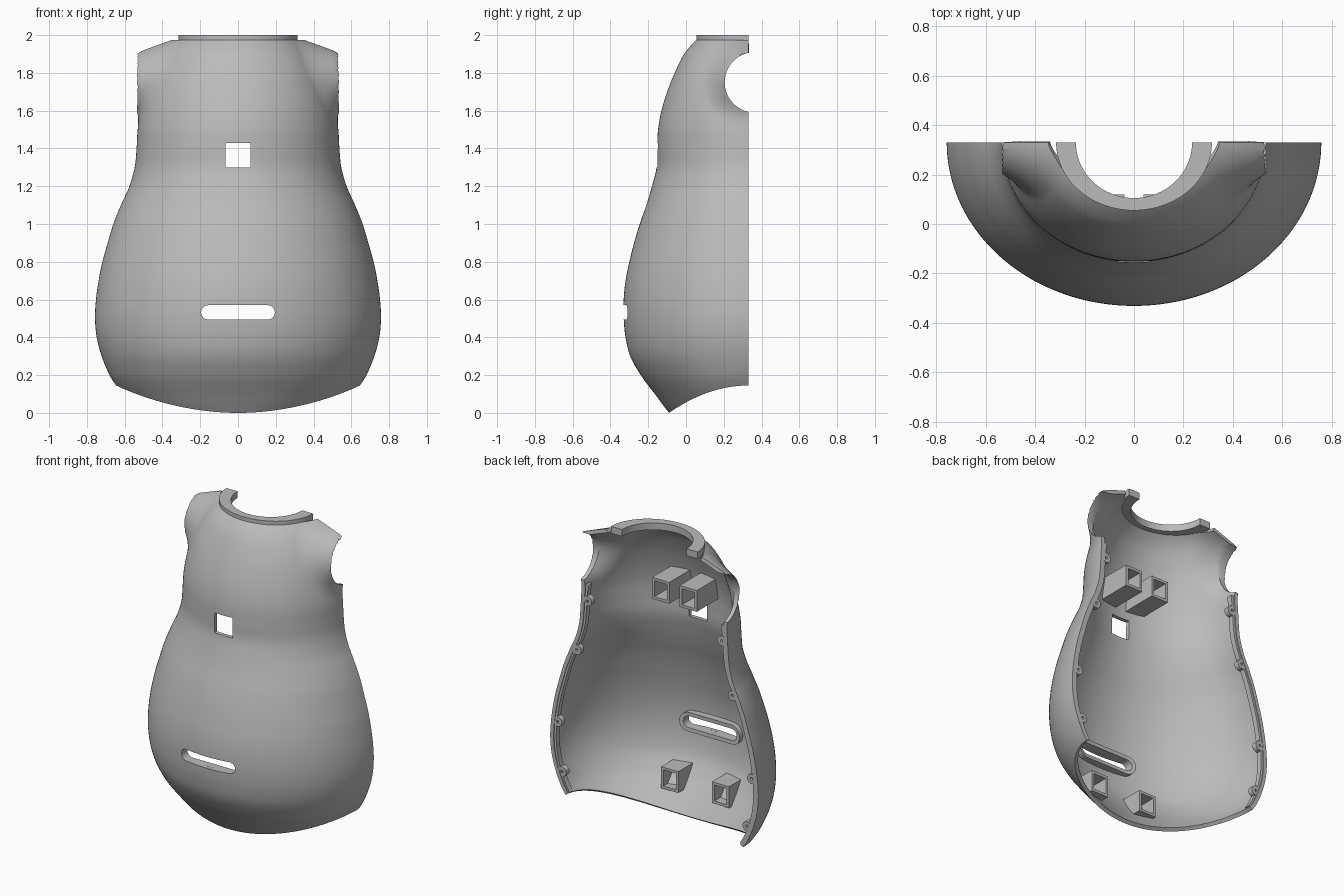
import bpy
import bmesh
from math import sin, cos, pi, hypot, sqrt

cube = bpy.data.objects.get("Cube")
if cube:
    bpy.data.objects.remove(cube, do_unlink=True)

grey = bpy.data.materials.new("plain grey")
grey.use_nodes = True
grey.diffuse_color = (0.5, 0.5, 0.5, 1)
grey.node_tree.nodes["Principled BSDF"].inputs["Base Color"].default_value = (0.5, 0.5, 0.5, 1)

BACK = 0.33       # plane where the half shell is open
WALL = 0.025
TOP = 1.975
ARM_Y, ARM_Z, ARM_R, ARM_X = 0.365, 1.75, 0.16, 0.535

# Body profile: height, half width, depth in front of the open plane
PROFILE = [
    (0, .51, .42), (.05, .565, .458), (.1, .61, .495), (.145, .645, .53),
    (.2, .68, .57), (.3, .722, .625), (.4, .748, .65), (.5, .757, .66),
    (.6, .752, .66), (.7, .738, .65), (.8, .718, .63), (.9, .69, .605),
    (1, .66, .575), (1.1, .62, .54), (1.2, .575, .51), (1.3, .547, .486),
    (1.4, .537, .483), (1.5, .531, .478), (1.6, .515, .46), (1.7, .49, .43),
    (1.8, .455, .39), (1.9, .395, .34), (1.95, .35, .3), (TOP, .315, .275)]


def slope(i, k):
    lo, hi = PROFILE[max(i - 1, 0)], PROFILE[min(i + 1, len(PROFILE) - 1)]
    return (hi[k] - lo[k]) / (hi[0] - lo[0])


def section(z):
    """Smoothly interpolated half width and depth at a height."""
    i = 0
    while i < len(PROFILE) - 2 and z > PROFILE[i + 1][0]:
        i += 1
    p, q = PROFILE[i], PROFILE[i + 1]
    h = q[0] - p[0]
    t = min(max((z - p[0]) / h, 0), 1)
    s = t * t * (3 - 2 * t)
    return [p[k] + (q[k] - p[k]) * s + h * t * (1 - t) *
            ((1 - t) * slope(i, k) - t * slope(i + 1, k)) for k in (1, 2)]


def surface_y(x, z):
    a, b = section(z)
    return BACK - b * sqrt(max(0, 1 - (x / a) ** 2))


def make_object(name, bm):
    bmesh.ops.recalc_face_normals(bm, faces=bm.faces)
    mesh = bpy.data.meshes.new(name)
    bm.to_mesh(mesh)
    bm.free()
    mesh.materials.append(grey)
    obj = bpy.data.objects.new(name, mesh)
    bpy.context.collection.objects.link(obj)
    return obj


def select(obj):
    bpy.ops.object.select_all(action='DESELECT')
    obj.select_set(True)
    bpy.context.view_layer.objects.active = obj


def smooth(obj):
    select(obj)
    bpy.ops.object.shade_smooth_by_angle(angle=0.6)


def rectangle(cx, cz, w, h):
    return [(cx + sx * w / 2, cz + sz * h / 2)
            for sx, sz in ((-1, -1), (1, -1), (1, 1), (-1, 1))]


def stadium(cx, cz, half, r, n=16):
    """Round-ended loop; a circle when half is zero."""
    pts = []
    for end in (0, 1):
        for i in range(n + 1 if half else n):
            t = -pi / 2 + pi * (end + i / n)
            pts.append((cx + (-half if end else half) + r * cos(t), cz + r * sin(t)))
    return pts


def sleeve(name, outer, inner, front, back):
    """Hollow walls between two loops, from front(x, z) to back(x, z)."""
    bm = bmesh.new()
    rings = [[bm.verts.new((x, f(x, z), z)) for x, z in loop]
             for loop, f in ((outer, front), (outer, back), (inner, back), (inner, front))]
    n = len(outer)
    for k in range(4):
        r, s = rings[k], rings[(k + 1) % 4]
        for i in range(n):
            j = (i + 1) % n
            bm.faces.new((r[i], r[j], s[j], s[i]))
    return make_object(name, bm)


def prism(name, loop, y0, y1):
    bm = bmesh.new()
    face = bm.faces.new([bm.verts.new((x, y0, z)) for x, z in loop])
    new = bmesh.ops.extrude_face_region(bm, geom=[face])["geom"]
    bmesh.ops.translate(bm, vec=(0, y1 - y0, 0),
                        verts=[v for v in new if isinstance(v, bmesh.types.BMVert)])
    return make_object(name, bm)


def shell_point(theta, z):
    """Body surface, flaring outwards to meet the arm openings."""
    a, b = section(z)
    x, y = a * cos(theta), BACK - b * sin(theta)
    gap = max(0, hypot(y - ARM_Y, z - ARM_Z) - ARM_R)
    w = max(0, 1 - gap / 0.11) ** 2
    side = 1 if x > 0 else -1
    return x + (side * ARM_X - x) * w, y, z


# Half body shell, with an arched lower edge
COLS, ROWS = 112, 130
bm = bmesh.new()
grid = []
for c in range(COLS + 1):
    theta = pi * c / COLS
    base = 0.07
    for _ in range(40):
        base = 0.145 * (1 - (section(base)[1] * sin(theta) / 0.42) ** 2)
    column = []
    for r in range(ROWS + 1):
        z = TOP * r / ROWS
        if z < 0.4:
            z = base + z * (0.4 - base) / 0.4
        column.append(bm.verts.new(shell_point(theta, z)))
    grid.append(column)
for c in range(COLS):
    for r in range(ROWS):
        bm.faces.new((grid[c][r], grid[c][r + 1], grid[c + 1][r + 1], grid[c + 1][r]))
shell = make_object("body_shell", bm)
if sum(p.normal.y * p.area for p in shell.data.polygons) > 0:
    shell.data.flip_normals()
solid = shell.modifiers.new("wall", 'SOLIDIFY')
solid.thickness = WALL
solid.offset = -1

# Openings: arms, square window and slot
SLOT_Z, SLOT_HALF, SLOT_R = 0.532, 0.157, 0.038
bm = bmesh.new()
bmesh.ops.create_cone(bm, cap_ends=True, segments=96, radius1=ARM_R, radius2=ARM_R, depth=2)
for v in bm.verts:
    v.co = (v.co.z, ARM_Y + v.co.x, ARM_Z + v.co.y)
cutters = [make_object("arm_cutter", bm),
           prism("window_cutter", rectangle(0, 1.365, 0.13, 0.13), -0.5, 0),
           prism("slot_cutter", stadium(0, SLOT_Z, SLOT_HALF, SLOT_R), -0.5, 0)]
for cutter in cutters:
    cutter.hide_render = True
    cut = shell.modifiers.new("cut", 'BOOLEAN')
    cut.operation = 'DIFFERENCE'
    cut.solver = 'EXACT'
    cut.object = cutter
select(shell)
for mod in list(shell.modifiers):
    bpy.ops.object.modifier_apply(modifier=mod.name)
for cutter in cutters:
    bpy.data.objects.remove(cutter, do_unlink=True)
smooth(shell)

# Neck ring: half annulus
bm = bmesh.new()
rows = []
for i in range(65):
    t = pi * i / 64
    rows.append([bm.verts.new((a * cos(t), BACK - b * sin(t), z)) for a, b, z in
                 ((.315, .275, 1.955), (.315, .275, 2), (.235, .225, 2), (.235, .225, 1.955))])
for p, q in zip(rows, rows[1:]):
    for k in range(4):
        bm.faces.new((p[k], p[(k + 1) % 4], q[(k + 1) % 4], q[k]))
bm.faces.new(rows[0])
bm.faces.new(rows[-1])
smooth(make_object("neck_ring", bm))

# Raised collar behind the slot
smooth(sleeve("slot_collar", stadium(0, SLOT_Z, SLOT_HALF, SLOT_R + 0.025),
              stadium(0, SLOT_Z, SLOT_HALF, SLOT_R),
              lambda x, z: surface_y(x, z) + 0.012, lambda x, z: surface_y(x, z) + 0.06))

for side, label in ((1, "left"), (-1, "right")):
    # Hollow square mounting posts
    for level, px, pz, end in (("upper", 0.1, 1.555, 0.12), ("lower", 0.185, 0.205, -0.095)):
        sleeve(f"{level}_{label}_post", rectangle(side * px, pz, 0.125, 0.14),
               rectangle(side * px, pz, 0.09, 0.105),
               lambda x, z: surface_y(x, z) + 0.012, lambda x, z: end)

    # Lip along the open edge
    bm = bmesh.new()
    rows = []
    for i in range(61):
        z = 0.165 + 1.4 * i / 60
        a = section(z)[0]
        rows.append([bm.verts.new((side * (a - d), y, z)) for d, y in
                     ((.015, .29), (.015, .325), (.04, .325), (.04, .29))])
    for p, q in zip(rows, rows[1:]):
        for k in range(4):
            bm.faces.new((p[k], p[(k + 1) % 4], q[(k + 1) % 4], q[k]))
    bm.faces.new(rows[0])
    bm.faces.new(rows[-1])
    smooth(make_object(f"{label}_edge_lip", bm))

    # Screw tabs
    for n, z in enumerate((0.29, 0.61, 1.12, 1.46)):
        x = side * (section(z)[0] - 0.045)
        smooth(sleeve(f"{label}_screw_tab_{n + 1}", stadium(x, z, 0, 0.032), stadium(x, z, 0, 0.009),
                      lambda x, z: 0.295, lambda x, z: BACK - 0.002))
